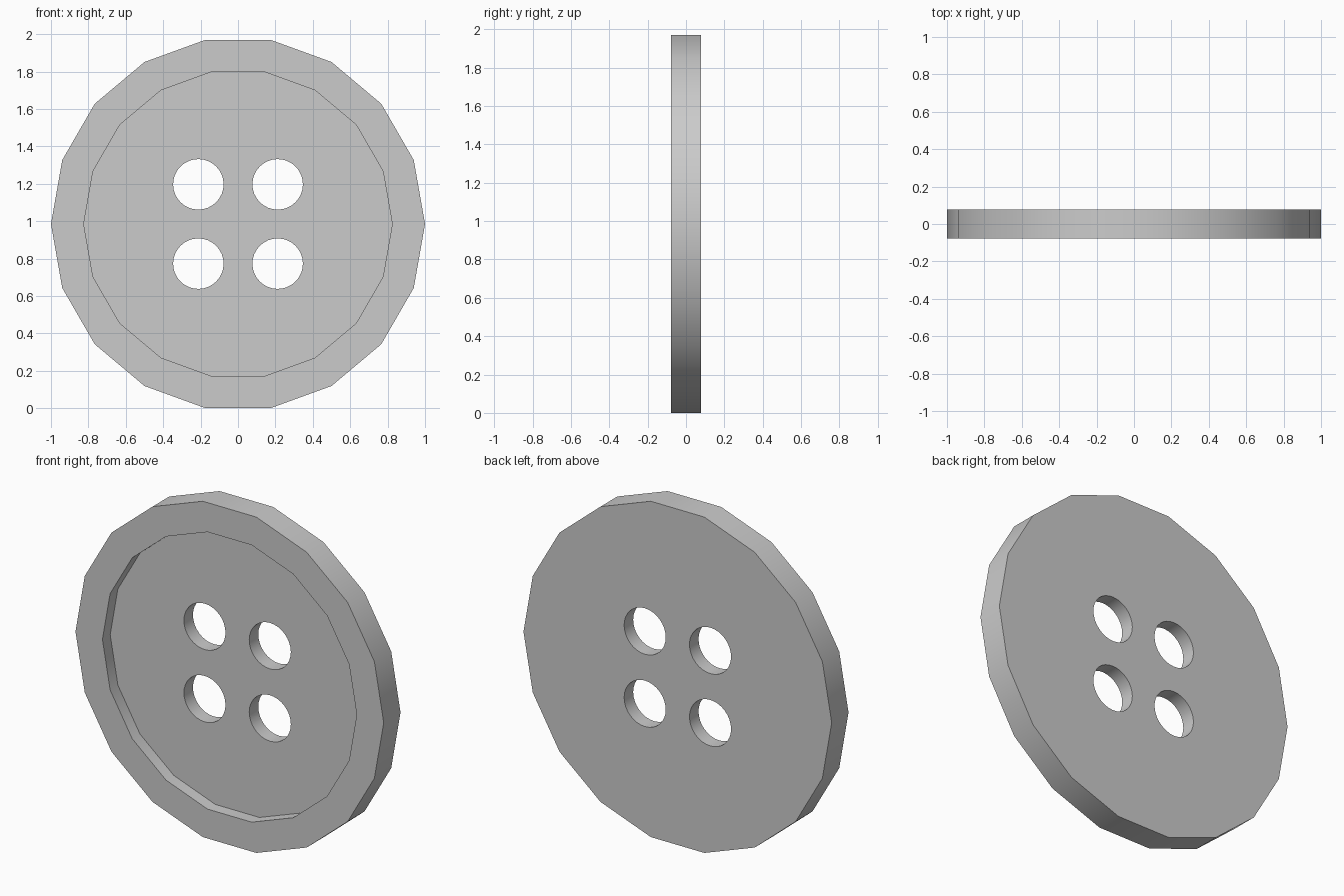
import bpy, bmesh
from math import pi, cos, sin, radians

if "Cube" in bpy.data.objects:
    bpy.data.objects.remove(bpy.data.objects["Cube"])

R, T, CZ = 1.0, 0.156, 0.985      # outer radius, thickness, centre height
SIDES = 18


def prism(name, r, sides, x, z, y0, y1):
    """Prism along y with a vertex on the +x side."""
    bm = bmesh.new()
    ring = [bm.verts.new((x + r * cos(2 * pi * i / sides), y0,
                          z + r * sin(2 * pi * i / sides))) for i in range(sides)]
    face = bm.faces.new(ring)
    ext = bmesh.ops.extrude_face_region(bm, geom=[face], use_keep_orig=True)
    new = [g for g in ext["geom"] if isinstance(g, bmesh.types.BMVert)]
    bmesh.ops.translate(bm, verts=new, vec=(0, y1 - y0, 0))
    bmesh.ops.recalc_face_normals(bm, faces=bm.faces)
    me = bpy.data.meshes.new(name)
    bm.to_mesh(me)
    bm.free()
    ob = bpy.data.objects.new(name, me)
    bpy.context.collection.objects.link(ob)
    return ob


# Button disc
button = prism("button", R, SIDES, 0, CZ, -T / 2, T / 2)

# Front recess and four thread holes
cutters = [prism("recess_cutter", 0.825, SIDES, 0, CZ, -0.3, -T / 2 + 0.072)]
for sx in (-1, 1):
    for sz in (-1, 1):
        cutters.append(prism("hole_cutter", 0.135, 32, sx * 0.212, CZ + sz * 0.212, -0.4, 0.4))

bpy.context.view_layer.objects.active = button
button.select_set(True)
for c in cutters:
    c.hide_render = True
    mod = button.modifiers.new("cut", 'BOOLEAN')
    mod.operation = 'DIFFERENCE'
    mod.solver = 'EXACT'
    mod.object = c
    bpy.ops.object.modifier_apply(modifier=mod.name)
for c in cutters:
    bpy.data.objects.remove(c, do_unlink=True)

# Smooth rim and hole walls, crisp face edges
bpy.ops.object.shade_smooth_by_angle(angle=radians(30))
